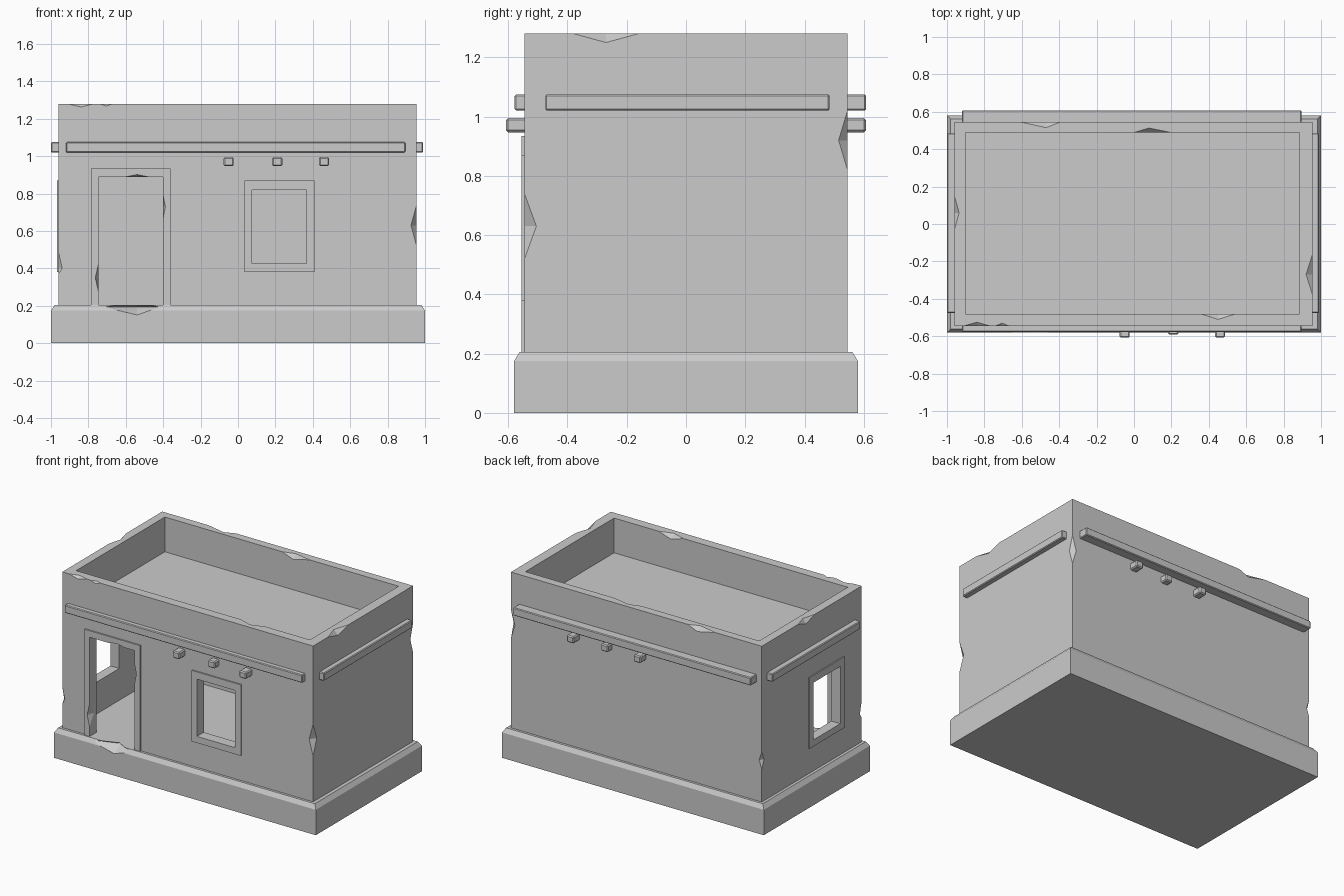
import bpy, bmesh
from mathutils import Vector

if "Cube" in bpy.data.objects:
    bpy.data.objects.remove(bpy.data.objects["Cube"])


def finish(name, bm):
    bmesh.ops.recalc_face_normals(bm, faces=bm.faces[:])
    me = bpy.data.meshes.new(name)
    bm.to_mesh(me)
    bm.free()
    ob = bpy.data.objects.new(name, me)
    bpy.context.collection.objects.link(ob)
    return ob


def box(name, x, y, z, bevel=0):
    bm = bmesh.new()
    bmesh.ops.create_cube(bm, size=1)
    for v in bm.verts:
        v.co = [(r[0] + r[1]) / 2 + c * (r[1] - r[0]) for c, r in zip(v.co, (x, y, z))]
    if bevel:
        bmesh.ops.bevel(bm, geom=bm.edges[:], offset=bevel, segments=1, affect='EDGES')
    return finish(name, bm)


def chip(center, axis, half, d1, d2, skew=0.0):
    """Stretched diamond used to knock a notch out of an edge."""
    a = Vector([float(i == axis) for i in range(3)])
    o = [Vector([float(i == k) for i in range(3)]) for k in range(3) if k != axis]
    c = Vector(center)
    mid = c + a * skew
    bm = bmesh.new()
    for p in (c + a * half, c - a * half, mid + o[0] * d1, mid - o[0] * d1,
              mid + o[1] * d2, mid - o[1] * d2):
        bm.verts.new(p)
    bmesh.ops.convex_hull(bm, input=bm.verts[:])
    return finish("chip_cutter", bm)


def cut(ob, cutters):
    for c in cutters:
        m = ob.modifiers.new("cut", 'BOOLEAN')
        m.operation, m.solver, m.object = 'DIFFERENCE', 'EXACT', c
        bpy.context.view_layer.objects.active = ob
        bpy.ops.object.modifier_apply(modifier=m.name)
        bpy.data.objects.remove(c)


# Plinth with chamfered top edge
bm = bmesh.new()
rings = [[bm.verts.new((sx * w, sy * d, z)) for sx, sy in ((-1, -1), (1, -1), (1, 1), (-1, 1))]
         for w, d, z in ((1, .58, 0), (1, .58, .175), (.98, .562, .205))]
bm.faces.new(rings[0])
bm.faces.new(rings[2])
for lo, hi in zip(rings, rings[1:]):
    for i in range(4):
        j = (i + 1) % 4
        bm.faces.new((lo[i], lo[j], hi[j], hi[i]))
plinth = finish("plinth", bm)
cut(plinth, [chip((-.57, -.578, .195), 0, .16, .07, .045, .03)])

# Wall shell: room below, open parapet above, openings for door and windows
X0, X1, Y0, Y1 = -.96, .955, -.545, .545
IX, IY = (-.90, .885), (-.48, .488)
walls = box("walls", (X0, X1), (Y0, Y1), (.195, 1.28))
cut(walls, [
    box("room", IX, IY, (.1, 1.0)),
    box("parapet_well", IX, IY, (1.04, 1.5)),
    box("door_hole", (-.783, -.362), (-.7, -.4), (.1, .933)),
    box("window_hole", (.037, .407), (-.7, -.4), (.382, .868)),
    box("side_window_hole", (-1.1, -.8), (-.343, .033), (.382, .868)),
])
# Worn notches: vertical corners, then parapet edges
cut(walls, [
    chip((X1, Y0, .63), 2, .11, .03, .04),
    chip((X1, Y1, .92), 2, .10, .03, .03),
    chip((X0, Y0, .43), 2, .06, .02, .02, -.03),
    chip((X0, Y1, .49), 2, .06, .02, .025),
    chip((-.84, Y0, 1.28), 0, .07, .02, .017),
    chip((-.705, Y0, 1.28), 0, .035, .015, .012),
    chip((X1, -.27, 1.28), 1, .11, .035, .03),
    chip((-.50, Y1, 1.28), 0, .105, .03, .03, .03),
    chip((X0, .06, 1.28), 1, .09, .025, .03),
    chip((.10, IY[1], 1.28), 0, .105, .025, .03, -.02),
    chip((.45, IY[0], 1.28), 0, .095, .03, .03),
])

# Door and window surrounds, slightly proud of the wall
door = box("door_frame", (-.785, -.36), (-.555, -.48), (.2, .935))
cut(door, [box("c", (-.745, -.402), (-.7, -.4), (.1, .89)),
           chip((-.745, -.555, .35), 2, .08, .018, .05),
           chip((-.402, -.555, .73), 2, .07, .014, .04),
           chip((-.54, -.555, .89), 0, .06, .03, .012)])
window = box("front_window_frame", (.035, .41), (-.555, -.48), (.38, .87))
cut(window, [box("c", (.075, .365), (-.7, -.4), (.425, .82))])
side = box("side_window_frame", (-.968, -.90), (-.345, .035), (.38, .87))
cut(side, [box("c", (-1.1, -.8), (-.30, -.01), (.425, .82))])

# Ledge bands on all four sides
B = (1.02, 1.075)
box("band_front", (-.92, .895), (-.578, -.53), B, .005)
box("band_back", (-.92, .895), (.53, .608), B, .005)
box("band_right", (.94, .99), (-.475, .485), B, .005)
box("band_left", (-1.0, -.94), (-.475, .485), B, .005)

# Roof beams poking out front and back
for i, (x, end) in enumerate(((-.05, .608), (.21, .592), (.46, .608))):
    box(f"roof_beam_{i + 1}", (x - .027, x + .027), (-end, end), (.947, .995), .007)
